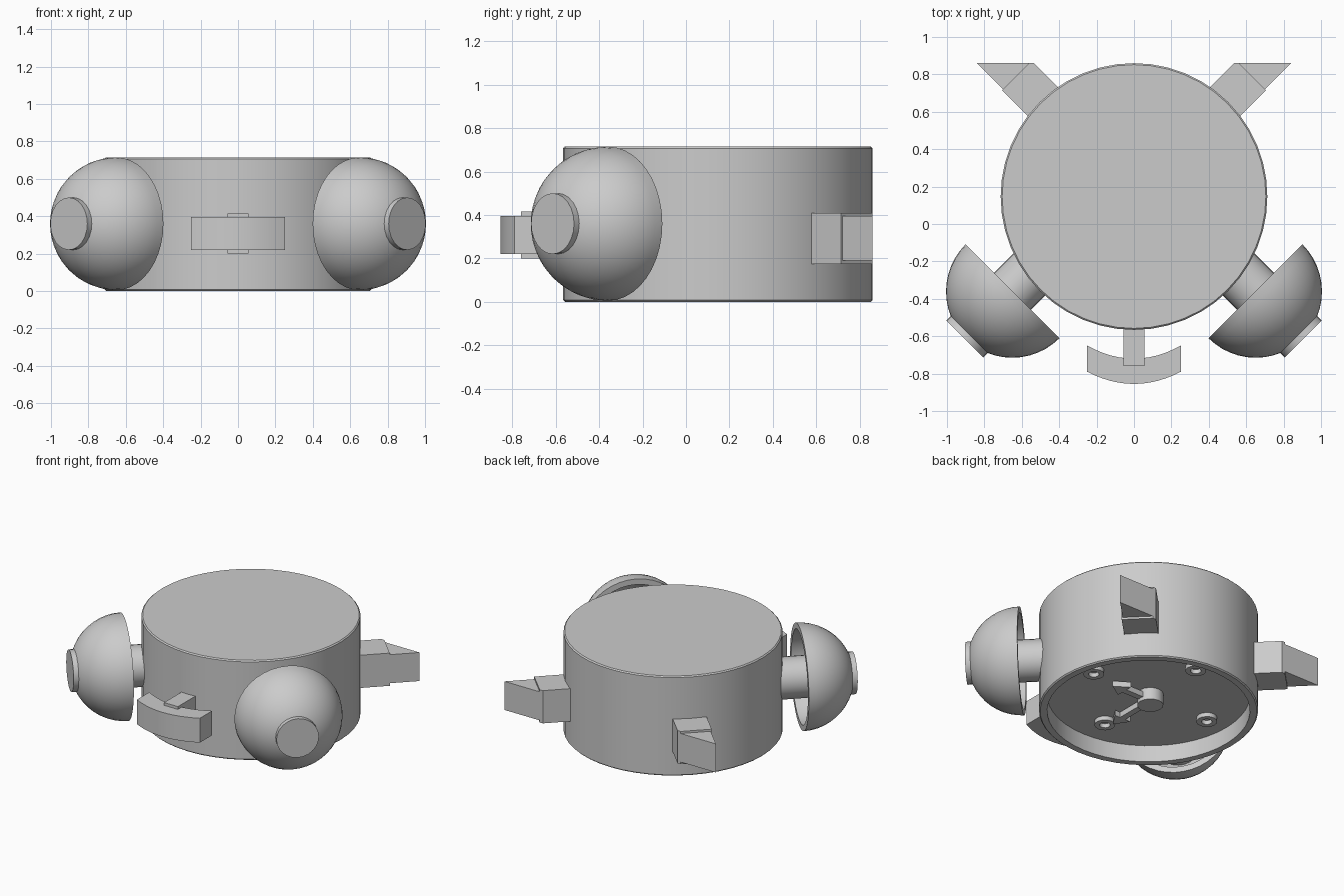
import bpy, bmesh, math
from mathutils import Matrix, Vector

if "Cube" in bpy.data.objects:
    bpy.data.objects.remove(bpy.data.objects["Cube"])

CY = 0.147   # body centre in y


def finish(name, bm, smooth=True):
    bmesh.ops.remove_doubles(bm, verts=bm.verts, dist=1e-5)
    bmesh.ops.recalc_face_normals(bm, faces=bm.faces)
    me = bpy.data.meshes.new(name)
    bm.to_mesh(me)
    bm.free()
    ob = bpy.data.objects.new(name, me)
    bpy.context.collection.objects.link(ob)
    if smooth:
        bpy.ops.object.select_all(action='DESELECT')
        ob.select_set(True)
        bpy.context.view_layer.objects.active = ob
        bpy.ops.object.shade_smooth_by_angle()
    return ob


def lathe(name, profile, steps, matrix, closed=False):
    """Spin an (r, z) profile around local z."""
    bm = bmesh.new()
    vs = [bm.verts.new((r, 0, z)) for r, z in profile]
    es = [bm.edges.new(p) for p in zip(vs, vs[1:])]
    if closed:
        es.append(bm.edges.new((vs[-1], vs[0])))
    bmesh.ops.spin(bm, geom=vs + es, cent=(0, 0, 0), axis=(0, 0, 1),
                   angle=math.tau, steps=steps)
    bm.transform(matrix)
    return finish(name, bm)


def prism(name, outline, z0, z1):
    """Extrude an (x, y) outline from z0 to z1."""
    bm = bmesh.new()
    f = bm.faces.new([bm.verts.new((x, y, z0)) for x, y in outline])
    top = bmesh.ops.extrude_face_region(bm, geom=[f])['geom']
    bmesh.ops.translate(bm, vec=(0, 0, z1 - z0),
                        verts=[v for v in top if isinstance(v, bmesh.types.BMVert)])
    return finish(name, bm)


# round case with the recessed dial on its underside
lathe("case", [(0, .715), (.705, .715), (.713, .707), (.713, .008), (.705, 0),
               (.66, 0), (.66, .12), (0, .12)], 48, Matrix.Translation((0, CY, 0)))

for s, side in ((-1, "left"), (1, "right")):
    # hollow bell on a rod, opening towards the case
    axis = Vector((s, -1, 0)).normalized()
    mat = Matrix.Translation((s * .65, -.36, .36)) @ axis.to_track_quat('Z', 'Y').to_matrix().to_4x4()
    arc = [math.radians(90 * i / 12) for i in range(13)]
    outer = [(.355 * math.cos(a), .355 * math.sin(a)) for a in arc]
    inner = [(.315 * math.cos(a), .315 * math.sin(a)) for a in reversed(arc)]
    inner[-1] = (.315, 0)
    outer[-1], inner[0] = (0, .355), (0, .315)
    lathe(side + "_bell", inner + outer, 40, mat)
    lathe(side + "_bell_rod", [(0, -.32), (.14, -.32), (.14, .36), (0, .36)], 24, mat)

    # foot: diagonal block cut flat at the back, with a thicker root
    prism(side + "_foot", [(s * .40, .71), (s * .55, .86), (s * .84, .86), (s * .55, .57)],
          .19, .395)
    prism(side + "_foot_root", [(s * .40, .725), (s * .535, .86), (s * .56, .86),
                                (s * .705, .715), (s * .555, .565)], .175, .41)

# striker with a curved head
n = 12
xs = [-.25 + .5 * i / n for i in range(n + 1)]
head = [(x, -.855 + .065 * (x / .25) ** 2) for x in xs]
head += [(x, -.72 + .07 * (x / .25) ** 2) for x in reversed(xs)]
prism("striker_head", head, .22, .395)
prism("striker_stem", [(-.055, -.76), (.055, -.76), (.055, -.5), (-.055, -.5)], .20, .415)

# dial hub, two arrow hands and four quarter markers
HUB = Vector((0, .165, 0))
lathe("dial_hub", [(0, .12), (.085, .12), (.085, .035), (0, .035)], 16,
      Matrix.Translation(HUB))
for name, ang, length in (("hour_hand", 0, .32), ("minute_hand", -90, .38)):
    local = [(0, -.022), (length - .10, -.022), (length - .10, -.065), (length, 0),
             (length - .10, .065), (length - .10, .022), (0, .022)]
    rot = Matrix.Rotation(math.radians(ang), 4, 'Z')
    prism(name, [(HUB + rot @ Vector((x, y, 0))).xy for x, y in local], .06, .10)
for i in range(4):
    a = math.radians(90 * i)
    lathe(f"quarter_marker_{i + 1}", [(.035, .09), (.068, .09), (.068, .125), (.035, .125)], 16,
          Matrix.Translation(HUB + Vector((.48 * math.cos(a), .46 * math.sin(a), 0))), True)
